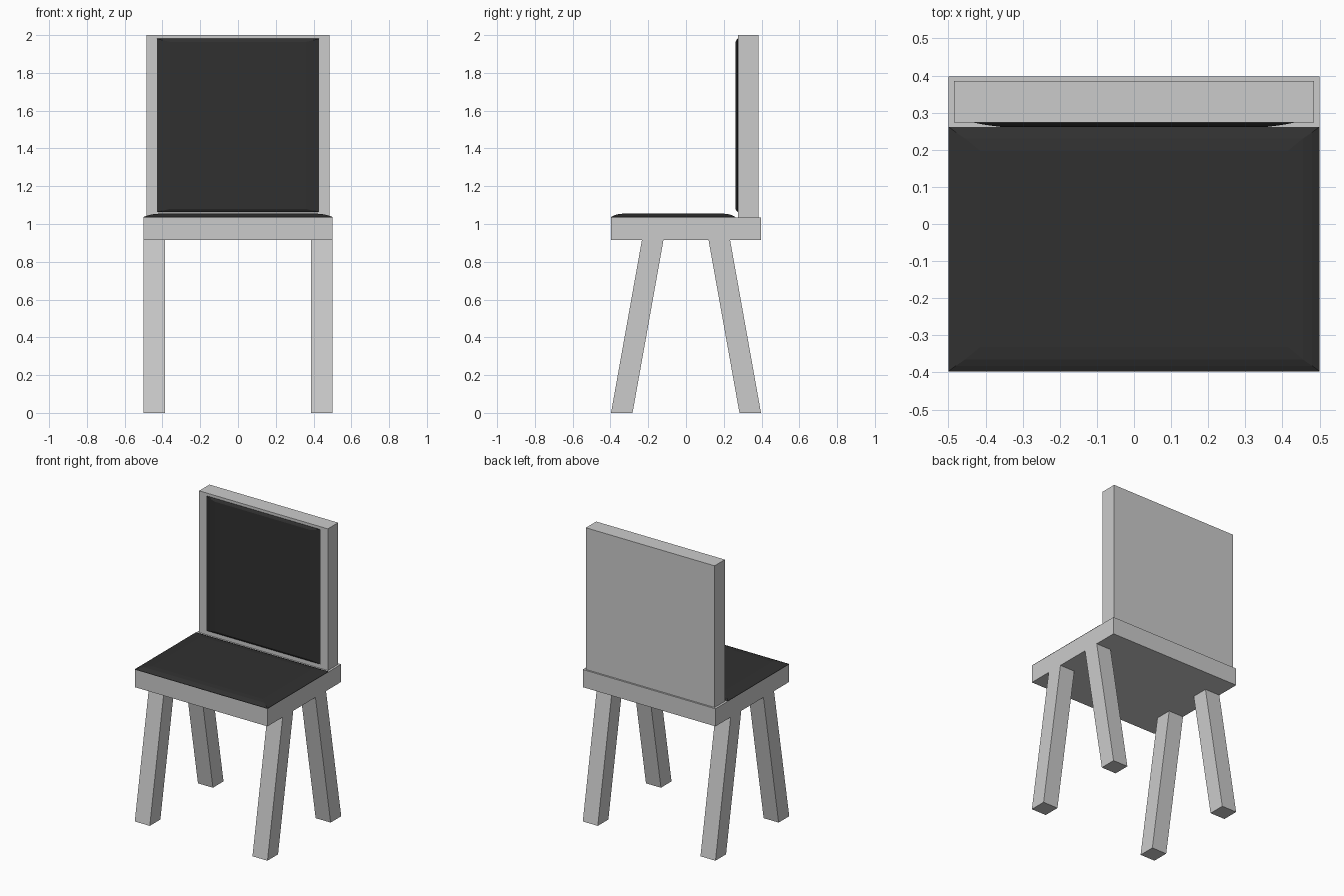
import bpy
from mathutils import Matrix

if "Cube" in bpy.data.objects:
    bpy.data.objects.remove(bpy.data.objects["Cube"])

black = bpy.data.materials.new("black_padding")
black.diffuse_color = (0.03, 0.03, 0.03, 1)
black.use_nodes = True
black.node_tree.nodes["Principled BSDF"].inputs["Base Color"].default_value = black.diffuse_color


def loft(name, rects, material=None, matrix=Matrix()):
    """Skin a stack of rectangles (x0, x1, y0, y1, z), capped at both ends."""
    verts, faces = [], []
    for x0, x1, y0, y1, z in rects:
        verts += [(x0, y0, z), (x1, y0, z), (x1, y1, z), (x0, y1, z)]
    for k in range(len(rects) - 1):
        a = 4 * k
        for i in range(4):
            j = (i + 1) % 4
            faces.append((a + i, a + j, a + 4 + j, a + 4 + i))
    n = len(verts)
    faces += [(3, 2, 1, 0), (n - 4, n - 3, n - 2, n - 1)]
    mesh = bpy.data.meshes.new(name)
    mesh.from_pydata([matrix @ Matrix.Translation(v).translation for v in verts], [], faces)
    if material:
        mesh.materials.append(material)
    obj = bpy.data.objects.new(name, mesh)
    bpy.context.collection.objects.link(obj)
    return obj


def cushion(name, x, y0, y1, steps, material, matrix=Matrix()):
    """Rounded-edge pad: each step is (inset in x, inset in y, height)."""
    return loft(name, [(-x + i, x - i, y0 + j, y1 - j, h) for i, j, h in steps],
                material, matrix)


# Seat board and back board
loft("seat", [(-0.5, 0.5, -0.397, 0.397, z) for z in (0.915, 1.035)])
loft("backrest", [(-0.485, 0.485, 0.274, 0.385, z) for z in (1.035, 2.0)])

# Slanted legs, leaning inwards towards the seat
for sx, side in ((-1, "left"), (1, "right")):
    for sy, end in ((-1, "front"), (1, "back")):
        xs = sorted((sx * 0.387, sx * 0.5))
        foot = sorted((sy * 0.283, sy * 0.397))
        top = sorted((sy * 0.119, sy * 0.233))
        loft(f"{end}_{side}_leg", [(*xs, *foot, 0), (*xs, *top, 0.917)])

# Seat cushion
cushion("seat_cushion", 0.5, -0.397, 0.262,
        [(0, 0, 1.033), (0, 0, 1.037), (0.02, 0.015, 1.045),
         (0.045, 0.032, 1.051), (0.085, 0.065, 1.055)], black)

# Back cushion: local z points forward (-y), local y points up
upright = Matrix(((1, 0, 0, 0), (0, 0, -1, 0.274), (0, 1, 0, 0), (0, 0, 0, 1)))
cushion("back_cushion", 0.43, 1.063, 1.981,
        [(0, 0, -0.005), (0, 0, 0.001), (0.025, 0.006, 0.006),
         (0.045, 0.011, 0.009), (0.07, 0.017, 0.012)], black, upright)
